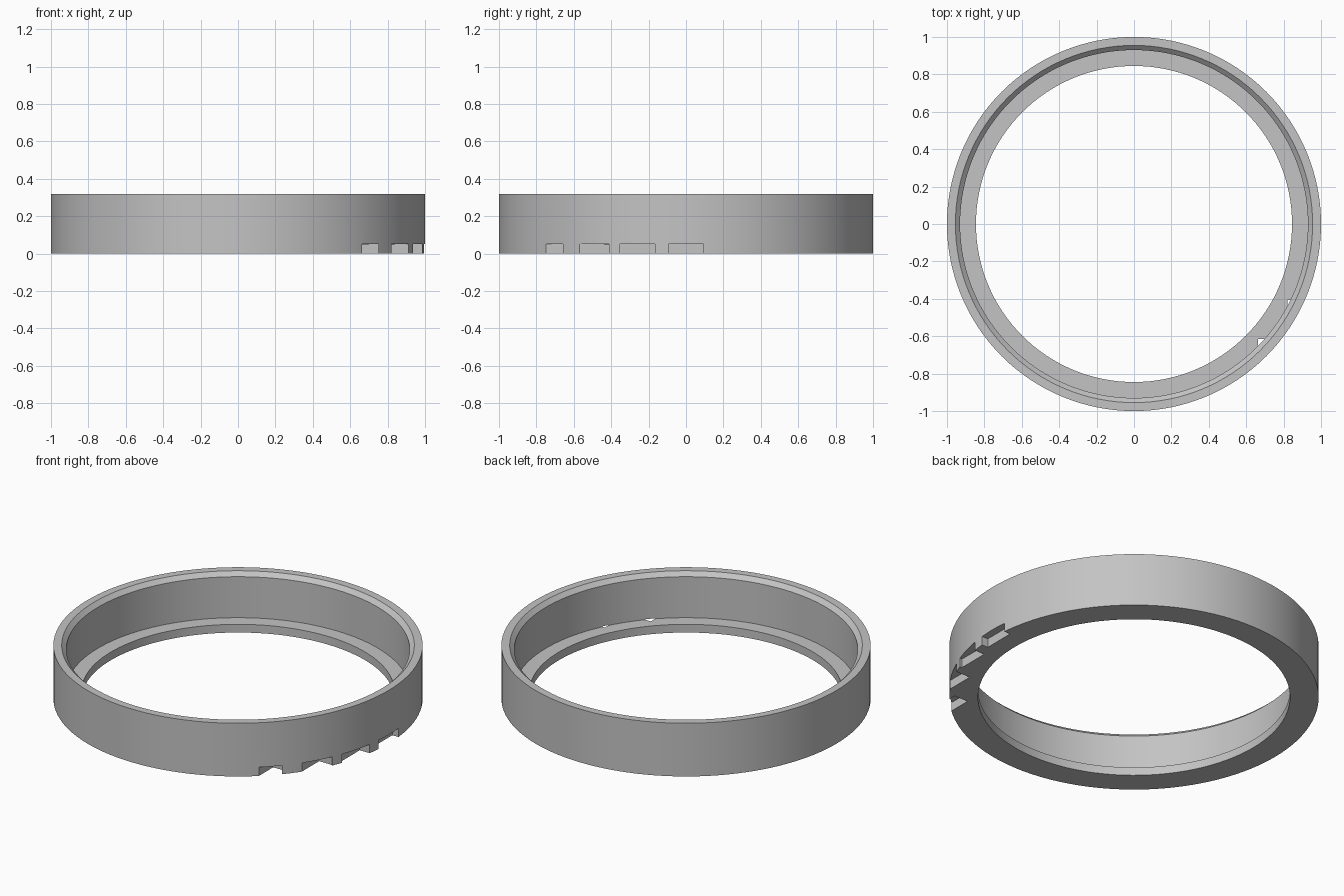
import bpy, bmesh, math
from mathutils import Matrix, Vector

old = bpy.data.objects.get("Cube")
if old:
    bpy.data.objects.remove(old, do_unlink=True)

SEGMENTS = 128
HEIGHT = 0.318
FLOOR = 0.049       # top of the inner flange
NOTCH_TOP = 0.052


def add_object(name, bm):
    bmesh.ops.recalc_face_normals(bm, faces=bm.faces)
    mesh = bpy.data.meshes.new(name)
    bm.to_mesh(mesh)
    bm.free()
    obj = bpy.data.objects.new(name, mesh)
    bpy.context.collection.objects.link(obj)
    return obj


# Single grey material
grey = bpy.data.materials.new("plain_grey")
grey.use_nodes = True
colour = (0.55, 0.55, 0.55, 1)
grey.diffuse_color = colour
grey.node_tree.nodes["Principled BSDF"].inputs["Base Color"].default_value = colour

# Ring: closed (radius, height) profile turned around z
profile = [(1, 0), (1, HEIGHT), (0.955, HEIGHT), (0.93, HEIGHT - 0.024),
           (0.93, FLOOR), (0.845, FLOOR), (0.845, 0)]
bm = bmesh.new()
rings = []
for i in range(SEGMENTS):
    a = math.tau * i / SEGMENTS
    rings.append([bm.verts.new((r * math.cos(a), r * math.sin(a), z)) for r, z in profile])
for i, ring in enumerate(rings):
    following = rings[(i + 1) % SEGMENTS]
    for j in range(len(profile)):
        k = (j + 1) % len(profile)
        bm.faces.new((ring[j], following[j], following[k], ring[k]))
ring_body = add_object("ring_body", bm)
ring_body.data.materials.append(grey)

# Four unrotated blocks along the rim cut the notches in the lower edge
bm = bmesh.new()
for degrees in (0, -15, -30, -45):
    a = math.radians(degrees)
    centre = Vector((math.cos(a), math.sin(a), 0))
    size = Matrix.Diagonal((0.09, 0.187, 2 * NOTCH_TOP, 1))
    bmesh.ops.create_cube(bm, size=1, matrix=Matrix.Translation(centre) @ size)
cutter = add_object("notch_cutter", bm)
cutter.hide_render = True
cutter.data.materials.append(grey)

cut = ring_body.modifiers.new("notches", "BOOLEAN")
cut.operation = "DIFFERENCE"
cut.solver = "EXACT"
cut.object = cutter

bpy.ops.object.select_all(action="DESELECT")
ring_body.select_set(True)
bpy.context.view_layer.objects.active = ring_body
bpy.ops.object.modifier_apply(modifier=cut.name)
bpy.data.objects.remove(cutter, do_unlink=True)
bpy.ops.object.shade_smooth_by_angle(angle=math.radians(30))
